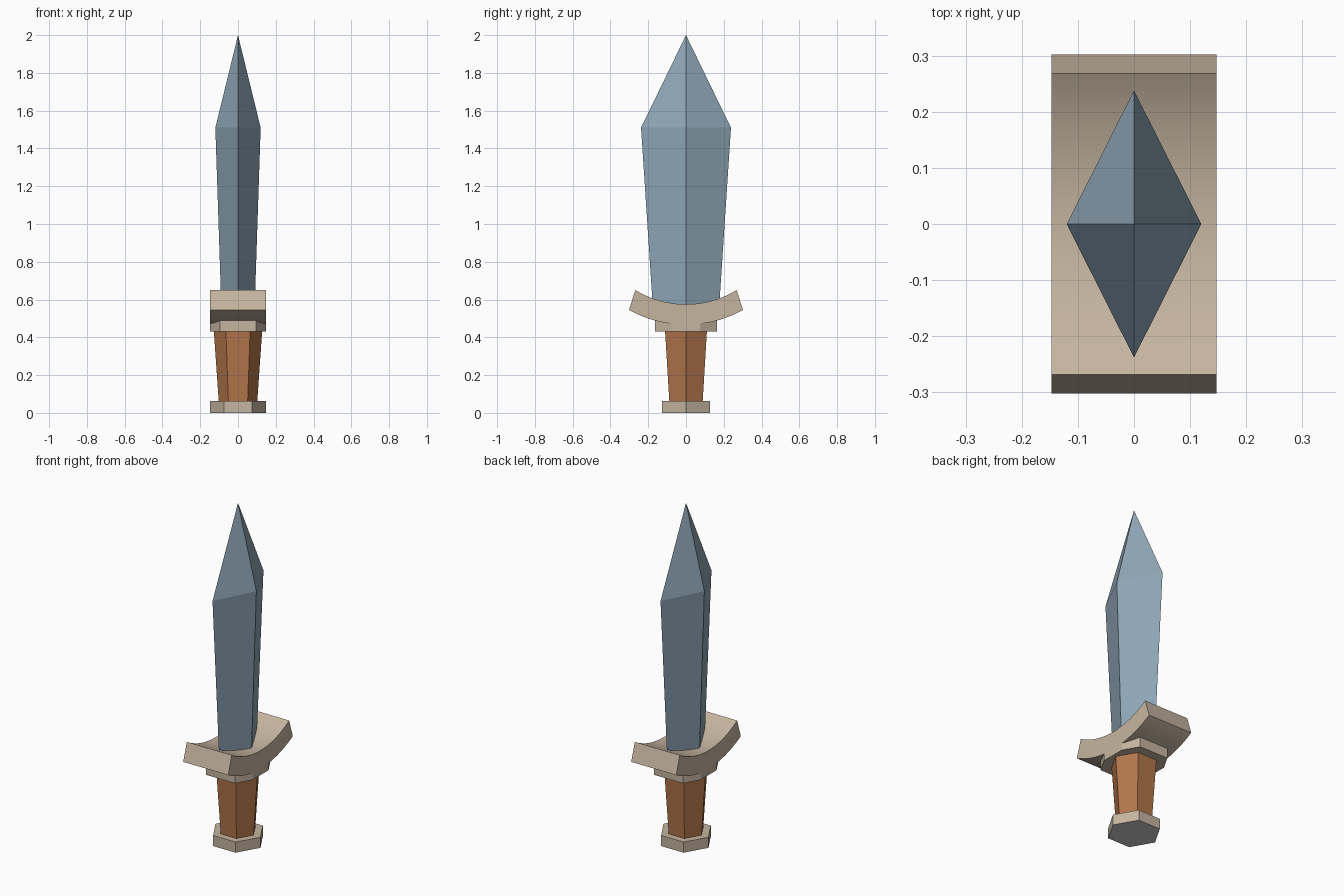
import bpy, bmesh
from math import sin, cos, pi, radians

if "Cube" in bpy.data.objects:
    bpy.data.objects.remove(bpy.data.objects["Cube"])


def material(name, rgb):
    m = bpy.data.materials.new(name)
    m.diffuse_color = (*rgb, 1)
    m.use_nodes = True
    m.node_tree.nodes["Principled BSDF"].inputs["Base Color"].default_value = m.diffuse_color
    return m


STEEL = material("steel", (0.28, 0.39, 0.48))
WOOD = material("wood", (0.45, 0.18, 0.07))
BRASS = material("pale_metal", (0.56, 0.46, 0.35))
GREY = material("grey", (0.6, 0.6, 0.6))


def loft(name, rings, mat):
    """Skin a stack of equal-sized rings; a one-point ring is a tip."""
    bm = bmesh.new()
    loops = [[bm.verts.new(p) for p in ring] for ring in rings]
    for a, b in zip(loops, loops[1:]):
        n = len(a)
        for i in range(n):
            j = (i + 1) % n
            bm.faces.new((a[i], a[j], b[0]) if len(b) == 1 else (a[i], a[j], b[j], b[i]))
    for end in (loops[0], loops[-1]):
        if len(end) > 2:
            bm.faces.new(end)
    bmesh.ops.recalc_face_normals(bm, faces=bm.faces)
    me = bpy.data.meshes.new(name)
    bm.to_mesh(me)
    bm.free()
    me.materials.append(mat)
    ob = bpy.data.objects.new(name, me)
    bpy.context.collection.objects.link(ob)
    return ob


def hexagon(r, z):
    return [(r * cos(i * pi / 3), r * sin(i * pi / 3), z) for i in range(6)]


def diamond(x, y, z):
    return [(x, 0, z), (0, y, z), (-x, 0, z), (0, -y, z)]


# Blade: diamond section widening up to the shoulder, then a point
loft("blade", [diamond(0.087, 0.173, 0.52), diamond(0.12, 0.238, 1.51), [(0, 0, 2)]], STEEL)

# Hexagonal grip and pommel
loft("grip", [hexagon(0.102, 0.06), hexagon(0.128, 0.435)], WOOD)
pommel = loft("pommel", [hexagon(0.147, 0), hexagon(0.147, 0.063)], BRASS)
pommel.data.materials.append(GREY)
for f in pommel.data.polygons:
    if f.normal.z < -0.5:
        f.material_index = 1

# Collar: hexagon trimmed flush with the sides of the guard
W = 0.147
quarter = [(W, 0.0745), (0.095, 0.1645)]
outline = quarter + [(-x, y) for x, y in quarter[::-1]]
outline += [(-x, -y) for x, y in outline]
loft("collar", [[(x, y, z) for x, y in outline] for z in (0.43, 0.472)], BRASS)
# narrower filler lifts the collar sides up into the curved guard
loft("collar_wings", [[(x, y, 0.43 if k == 0 else 0.473 + max(0, abs(y) - 0.0745) * 0.19)
                       for x, y in outline] for k in (0, 1)], BRASS)
bpy.data.objects.remove(bpy.data.objects["collar"])
bpy.data.objects["collar_wings"].name = "collar"

# Guard: upward-curving band swept along an arc
N, CZ = 20, 1.091
rings = []
for i in range(N + 1):
    t = 2 * i / N - 1
    ai, ao = radians(31.3) * t, radians(28.95) * t
    inner = (0.516 * sin(ai), CZ - 0.516 * cos(ai))
    outer = (0.624 * sin(ao), CZ - 0.624 * cos(ao))
    rings.append([(-W, *outer), (W, *outer), (W, *inner), (-W, *inner)])
guard = loft("guard", rings, BRASS)
bpy.context.view_layer.objects.active = guard
guard.select_set(True)
bpy.ops.object.shade_smooth_by_angle(angle=radians(30))
